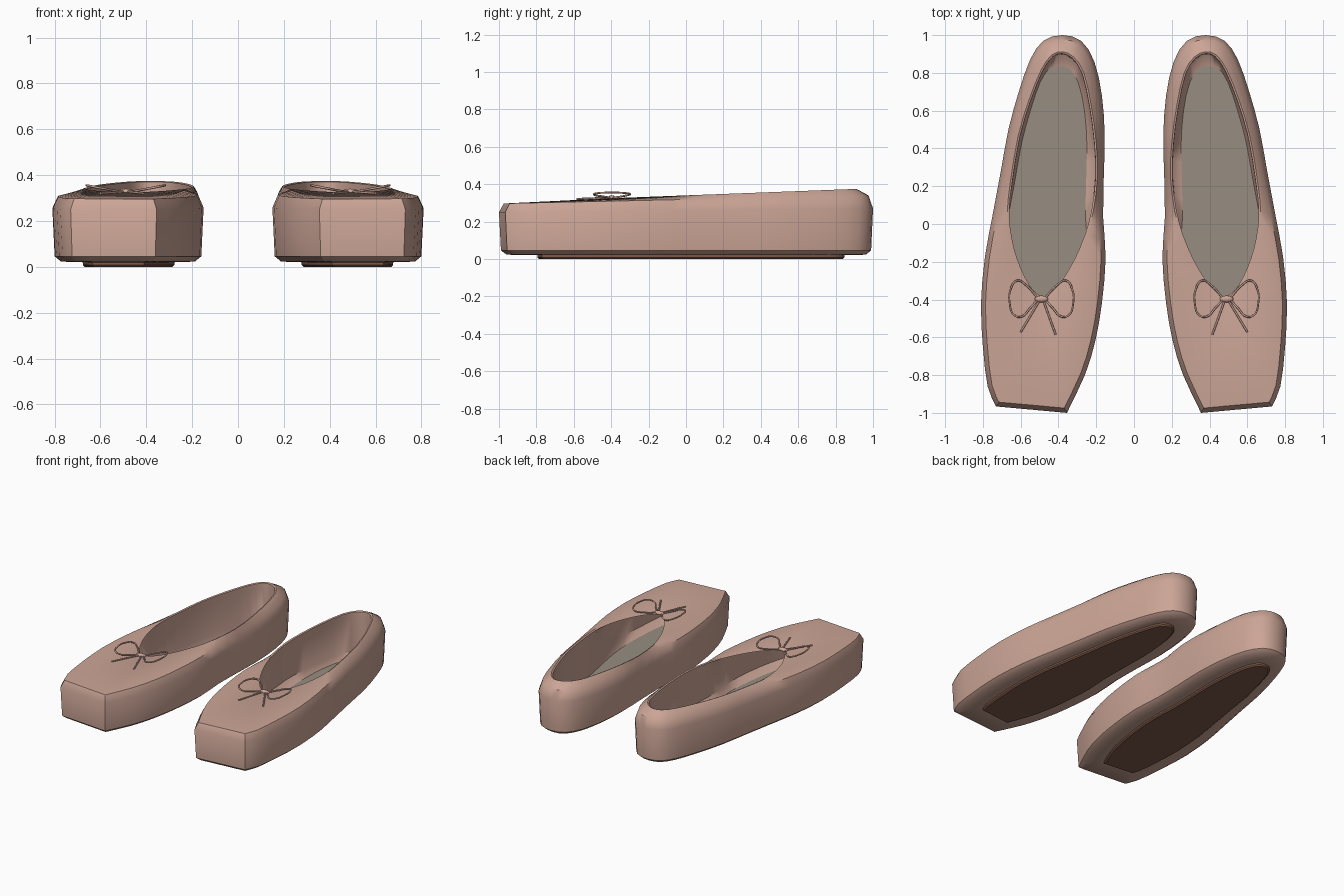
import bpy, bmesh, math
from mathutils import Vector

if "Cube" in bpy.data.objects:
    bpy.data.objects.remove(bpy.data.objects["Cube"])


def material(name, rgb):
    m = bpy.data.materials.new(name)
    m.diffuse_color = (*rgb, 1)
    m.use_nodes = True
    m.node_tree.nodes["Principled BSDF"].inputs["Base Color"].default_value = m.diffuse_color
    return m


PINK = material("dusty pink", (0.60, 0.375, 0.305))
GREY = material("insole grey", (0.31, 0.27, 0.22))
BROWN = material("sole brown", (0.21, 0.10, 0.068))

# Plan outline and opening of one shoe, matched point by point, from the toe edge round the heel
OUTLINE = [(.355, -1.0), (.54, -.983), (.73, -.966), (.775, -.86), (.80, -.65), (.81, -.42),
           (.79, -.18), (.75, .04), (.705, .28), (.665, .5), (.61, .7), (.55, .87),
           (.48, .97), (.38, 1.0), (.28, .97), (.21, .86), (.17, .68), (.155, .47),
           (.16, .25), (.163, .03), (.15, -.18), (.17, -.42), (.205, -.62), (.26, -.8)]
OPENING = [(.455, -.385), (.49, -.392), (.53, -.367), (.565, -.325), (.61, -.235), (.645, -.13),
           (.665, -.02), (.67, .08), (.655, .22), (.615, .46), (.555, .66), (.49, .82),
           (.435, .895), (.38, .912), (.32, .885), (.265, .80), (.225, .62), (.20, .43),
           (.193, .25), (.215, .07), (.25, -.06), (.30, -.18), (.35, -.27), (.40, -.34)]


def refine(pts, corners=()):
    """Insert a smooth midpoint on every segment, keeping given corners sharp."""
    p = [Vector(q) for q in pts]
    n, out = len(p), []
    for i in range(n):
        a, b = p[i], p[(i + 1) % n]
        before = a if i in corners else p[i - 1]
        after = b if (i + 1) % n in corners else p[(i + 2) % n]
        out += [a, (a + b) * 0.5625 - (before + after) * 0.0625]
    return out


def inset(loop, d):
    """Mitred inward offset of a counter-clockwise loop."""
    out = []
    for i, p in enumerate(loop):
        e1 = (p - loop[i - 1]).normalized()
        e2 = (loop[(i + 1) % len(loop)] - p).normalized()
        n = Vector((-e1.y - e2.y, e1.x + e2.x)).normalized()
        out.append(p + n * (d / max(0.5, n.dot(Vector((-e1.y, e1.x))))))
    return out


def shrink(loop, cx, kx, ky, dy=0):
    return [Vector((cx + (p.x - cx) * kx, p.y * ky + dy)) for p in loop]


def ring(loop, z, slope=0.0):
    """Lift a loop to height z at the toe, rising by slope towards the heel."""
    return [(p.x, p.y, z + slope * (p.y + 1)) for p in loop]


def finish(ob, mat, angle=30):
    ob.data.materials.append(mat)
    bpy.context.view_layer.objects.active = ob
    ob.select_set(True)
    bpy.ops.object.shade_smooth_by_angle(angle=math.radians(angle))
    ob.select_set(False)
    mirror = ob.modifiers.new("other shoe", 'MIRROR')
    mirror.use_mirror_merge = False


def add_mesh(name, bm):
    bmesh.ops.recalc_face_normals(bm, faces=bm.faces)
    me = bpy.data.meshes.new(name)
    bm.to_mesh(me)
    bm.free()
    ob = bpy.data.objects.new(name, me)
    bpy.context.collection.objects.link(ob)
    return ob


def loft(name, rings, mat, angle=30):
    """Closed solid through the rings, capped at both ends."""
    bm = bmesh.new()
    loops = [[bm.verts.new(v) for v in r] for r in rings]
    n = len(loops[0])
    for a, b in zip(loops, loops[1:]):
        for i in range(n):
            j = (i + 1) % n
            bm.faces.new((a[i], a[j], b[j], b[i]))
    bm.faces.new(loops[0])
    bm.faces.new(loops[-1])
    finish(add_mesh(name, bm), mat, angle)


outer = refine(OUTLINE, corners=(0, 2))
rim = refine(OPENING)
core = inset(outer, 0.06)
sole = shrink(core, 0.47, 0.74, 0.875, 0.025)
bed = shrink(core, 0.5, 0.88, 0.89)


def lining(d):
    """Inner wall: straight below the rim at the heel, following the outline under the vamp."""
    out = []
    for o, r in zip(inset(outer, 0.045), inset(rim, d)):
        t = min(1, max(0, (r.y + 0.12) / 0.3))
        out.append(o.lerp(r, t))
    return out


# Shoe upper: underside, outer wall, vamp, rim, inner lining and floor
loft("shoe_upper", [
    ring(sole, 0.020),
    ring(inset(outer, 0.038), 0.023),
    ring(inset(outer, 0.010), 0.046),
    ring(outer, 0.25, 0.01),
    ring(inset(outer, 0.024), 0.296, 0.022),
    ring(rim, 0.302, 0.038),
    ring(inset(rim, 0.010), 0.298, 0.038),
    ring(lining(0.011), 0.275, 0.03),
    ring(lining(0.013), 0.09),
    ring(bed, 0.052),
], PINK, 42)

# Insole plate and outer sole
loft("insole", [ring(bed, 0.048), ring(bed, 0.056)], GREY)
loft("sole", [ring(inset(sole, 0.008), 0.0), ring(sole, 0.008), ring(sole, 0.024)], BROWN)

# Bow knot
bm = bmesh.new()
bmesh.ops.create_uvsphere(bm, u_segments=16, v_segments=8, radius=1)
bmesh.ops.scale(bm, vec=(0.036, 0.018, 0.013), verts=bm.verts)
bmesh.ops.translate(bm, vec=(0.49, -0.397, 0.328), verts=bm.verts)
finish(add_mesh("bow_knot", bm), PINK, 60)


def cord(name, pts):
    """Thin round cord along a smooth path."""
    cu = bpy.data.curves.new(name, 'CURVE')
    cu.dimensions = '3D'
    cu.bevel_depth = 0.0052
    cu.bevel_resolution = 2
    cu.resolution_u = 5
    cu.use_fill_caps = True
    sp = cu.splines.new('BEZIER')
    sp.bezier_points.add(len(pts) - 1)
    for b, p in zip(sp.bezier_points, pts):
        b.co = p
        b.handle_left_type = b.handle_right_type = 'AUTO'
    ob = bpy.data.objects.new(name, cu)
    bpy.context.collection.objects.link(ob)
    bpy.context.view_layer.objects.active = ob
    ob.select_set(True)
    bpy.ops.object.convert(target='MESH')
    ob = bpy.context.view_layer.objects.active
    ob.data.materials.clear()
    finish(ob, PINK, 60)


# Bow loops and tails, as distances sideways from the knot
LOOP = [(.02, -.392), (.08, -.325), (.13, -.30), (.163, -.345), (.168, -.42),
        (.145, -.482), (.105, -.49), (.06, -.445), (.02, -.402)]
for side, label, end in ((-1, "inner", (.075, -.585)), (1, "outer", (.11, -.572))):
    cord("bow_loop_" + label, [(0.49 + side * x, y, 0.323 + 0.19 * x) for x, y in LOOP])
    cord("bow_tail_" + label, [(0.49 + side * .01, -.405, .328), (0.49 + side * end[0], end[1], .321)])
